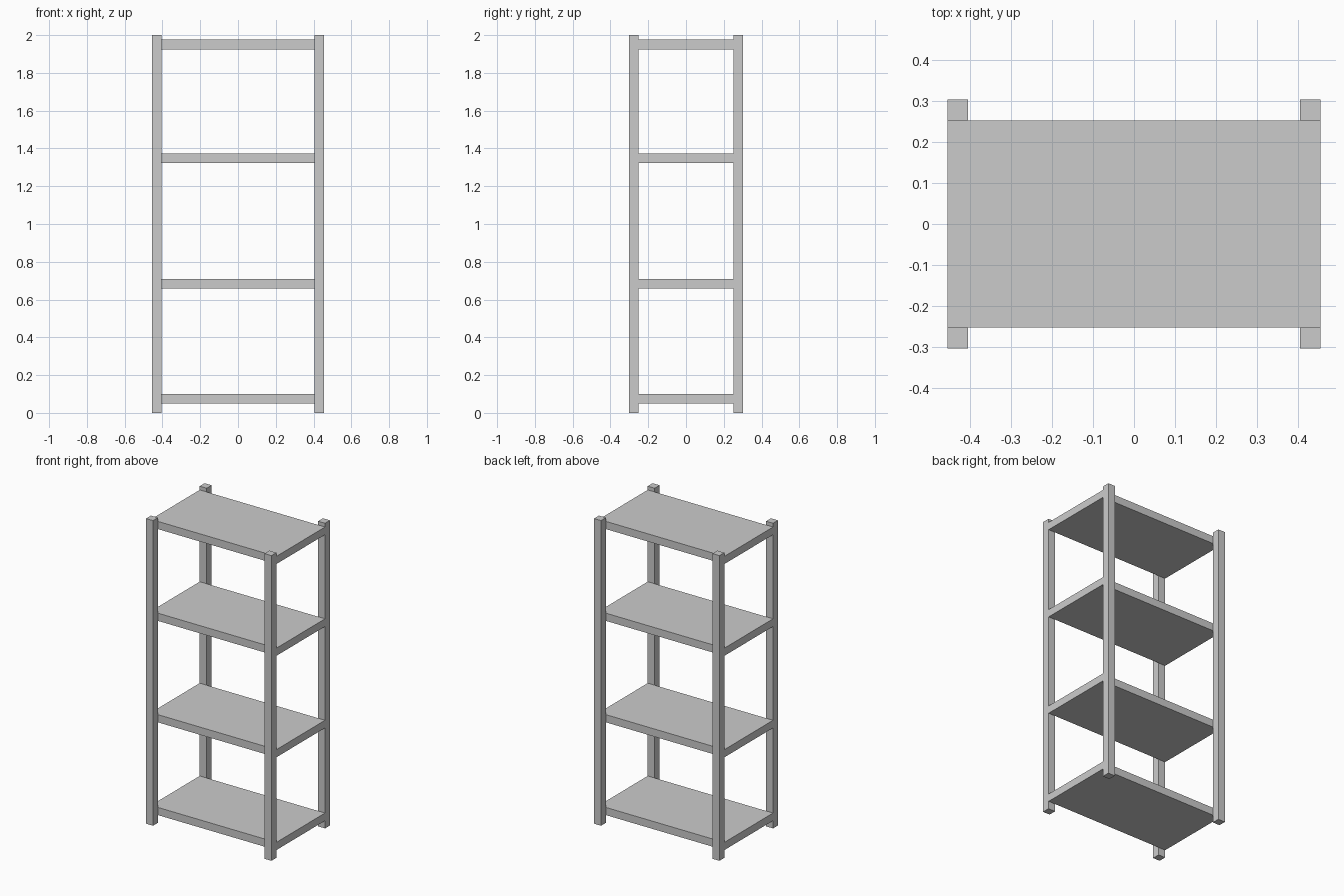
import bpy

if "Cube" in bpy.data.objects:
    bpy.data.objects.remove(bpy.data.objects["Cube"])

W, D, H = 0.4545, 0.303, 2.0   # half width, half depth, height
T = 0.0505                     # post width and shelf thickness


def box(name, lo, hi):
    """Axis-aligned box between two corners."""
    bpy.ops.mesh.primitive_cube_add(size=1, location=[(a + b) / 2 for a, b in zip(lo, hi)])
    obj = bpy.context.object
    obj.name = name
    obj.scale = [b - a for a, b in zip(lo, hi)]
    bpy.ops.object.transform_apply(location=False, rotation=False, scale=True)
    return obj


# Corner posts, standing in front of and behind the shelves
for side, x in (("left", -W), ("right", W - T)):
    for end, y in (("front", -D), ("back", D - T)):
        box(f"{end}_{side}_post", (x, y, 0), (x + T, y + T, H))

# Shelves, full width and fitted between front and back posts
for i, z in enumerate((0.0505, 0.6585, 1.3235, 1.925), 1):
    box(f"shelf_{i}", (-W, -D + T, z), (W, D - T, z + T))
